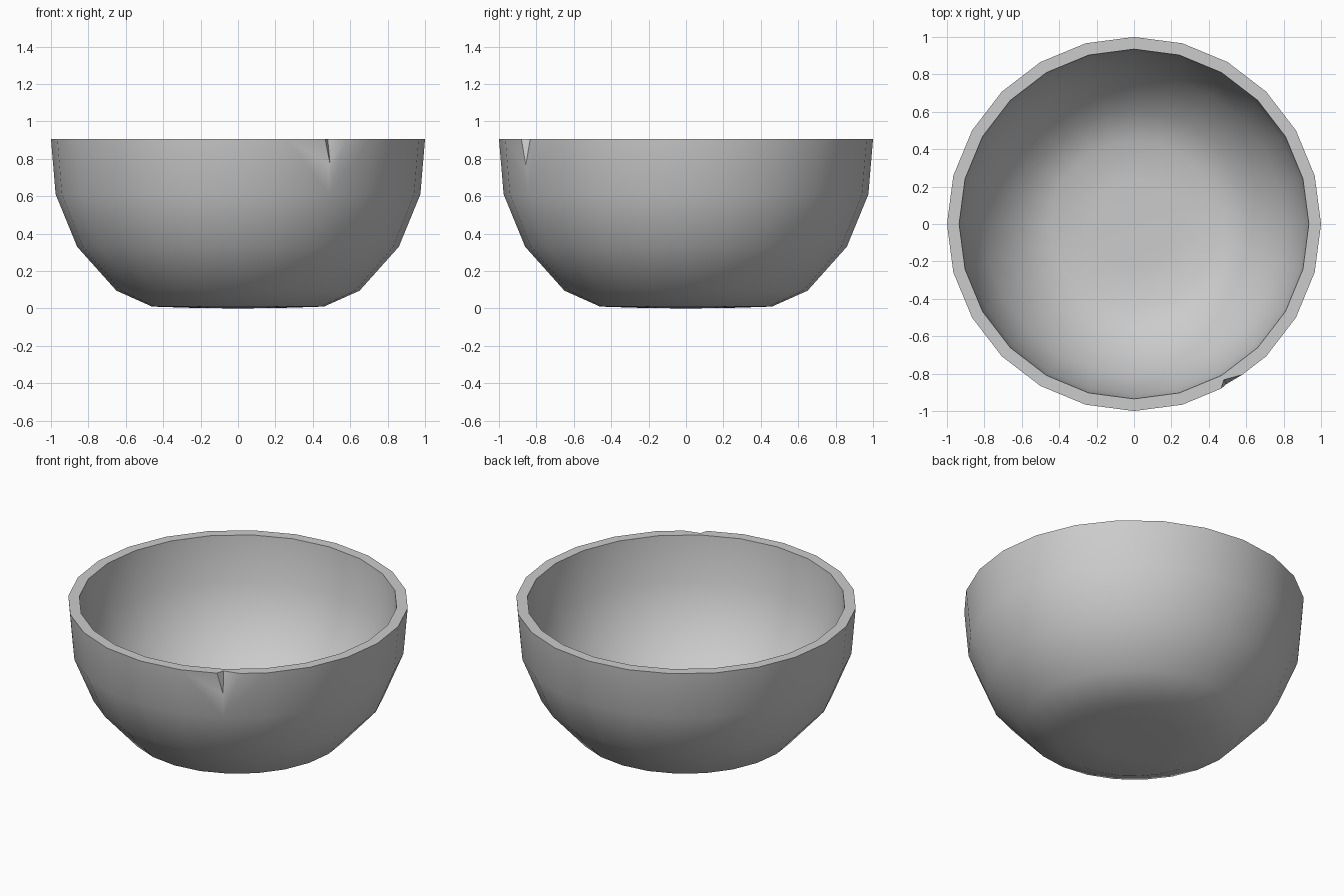
import bpy, bmesh, math
from mathutils import Vector

cube = bpy.data.objects.get("Cube")
if cube:
    bpy.data.objects.remove(cube, do_unlink=True)

SIDES = 24
RIM = 0.905

grey = bpy.data.materials.new("plain_grey")
grey.use_nodes = True
grey.diffuse_color = (0.6, 0.6, 0.6, 1)
grey.node_tree.nodes["Principled BSDF"].inputs["Base Color"].default_value = (0.6, 0.6, 0.6, 1)


def make_object(name, bm):
    bmesh.ops.recalc_face_normals(bm, faces=bm.faces)
    mesh = bpy.data.meshes.new(name)
    bm.to_mesh(mesh)
    bm.free()
    mesh.materials.append(grey)
    obj = bpy.data.objects.new(name, mesh)
    bpy.context.collection.objects.link(obj)
    return obj


# Bowl: outer wall, flat rim and inner wall turned around z
outer = [(0, 0), (0.24, 0.003), (0.46, 0.01), (0.65, 0.095),
         (0.86, 0.33), (0.975, 0.61), (1, RIM)]
inner = [(0.935, RIM), (0.911, 0.615), (0.804, 0.365), (0.61, 0.147),
         (0.445, 0.073), (0.23, 0.066), (0, 0.064)]
bm = bmesh.new()
verts = [bm.verts.new((r, 0, z)) for r, z in outer + inner]
edges = [bm.edges.new(pair) for pair in zip(verts, verts[1:])]
bmesh.ops.spin(bm, geom=verts + edges, cent=(0, 0, 0), axis=(0, 0, 1),
               angle=math.tau, steps=SIDES)
bmesh.ops.remove_doubles(bm, verts=bm.verts, dist=0.0005)
bowl = make_object("bowl", bm)

# Chip in the rim: a wedge whose two inner planes meet at the chip's back edge
back = Vector((0.48, -0.833, RIM))
left = Vector((0.578, -0.806, RIM))
right = Vector((0.466, -0.88, RIM))
apex = Vector((0.493, -0.857, 0.765))
tip = apex + (apex - back) * 0.2
top = [back, back + (left - back) * 2.5, back + (right - back) * 2.5]
bm = bmesh.new()
corners = [bm.verts.new(p) for p in [tip] + [tip + (p - tip) * 1.2 for p in top]]
bmesh.ops.convex_hull(bm, input=corners)
cutter = make_object("chip_cutter", bm)
cutter.hide_render = True

bpy.ops.object.select_all(action="DESELECT")
bowl.select_set(True)
bpy.context.view_layer.objects.active = bowl
cut = bowl.modifiers.new("chip", "BOOLEAN")
cut.operation = "DIFFERENCE"
cut.solver = "EXACT"
cut.object = cutter
bpy.ops.object.modifier_apply(modifier=cut.name)
bpy.data.objects.remove(cutter, do_unlink=True)

bpy.ops.object.shade_smooth_by_angle(angle=math.radians(32))
